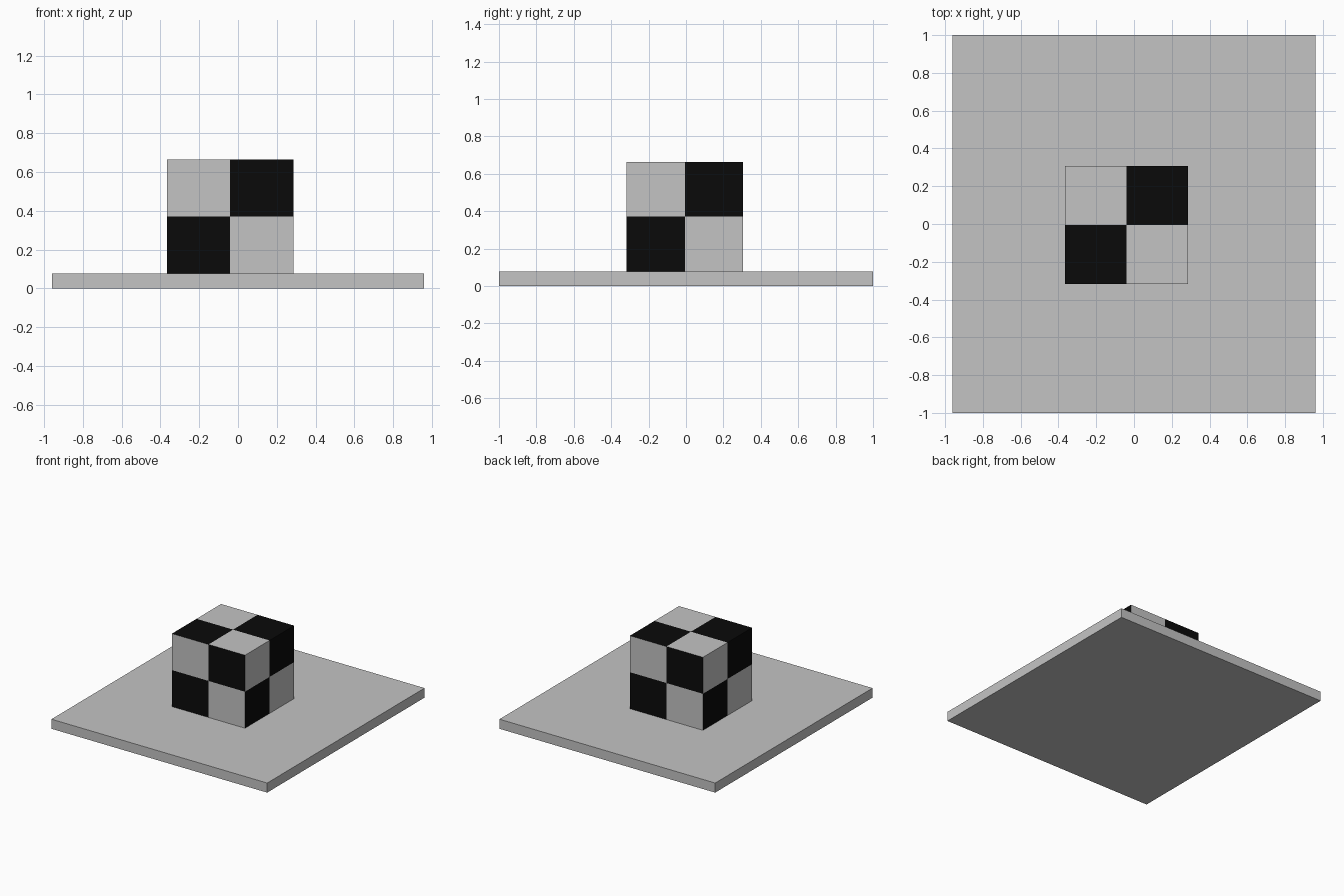
import bpy, bmesh
from mathutils import Vector

if "Cube" in bpy.data.objects:
    bpy.data.objects.remove(bpy.data.objects["Cube"])


def material(name, rgb):
    m = bpy.data.materials.new(name)
    m.diffuse_color = (*rgb, 1)
    m.use_nodes = True
    m.node_tree.nodes["Principled BSDF"].inputs["Base Color"].default_value = m.diffuse_color
    return m


grey = material("light grey", (0.55, 0.55, 0.55))
black = material("black", (0.003, 0.003, 0.003))


def box(name, lo, hi, mats, cuts=0):
    """Axis-aligned box from lo to hi, each side divided by the given cuts."""
    lo, hi = Vector(lo), Vector(hi)
    bm = bmesh.new()
    bmesh.ops.create_cube(bm, size=1)
    if cuts:
        bmesh.ops.subdivide_edges(bm, edges=bm.edges[:], cuts=cuts, use_grid_fill=True)
    # Checker rule: paint a quarter by which side of the face centre it lies on
    if len(mats) > 1:
        bm.normal_update()
        for f in bm.faces:
            c, n = f.calc_center_median(), f.normal
            a = max(range(3), key=lambda i: abs(n[i]))
            u, v = [c[i] for i in range(3) if i != a]
            f.material_index = 1 if u * v > 0 else 0
            # the back and left sides carry the pattern turned round
            if n[a] < -0.5 and a == 0 or n[a] > 0.5 and a == 1:
                f.material_index = 1 if u * v < 0 else 0
            if a == 0 and n[a] < -0.5 or a == 1 and n[a] > 0.5:
                f.material_index = SIDE_RULE(u, v)
    for vert in bm.verts:
        vert.co = Vector(((lo[i] + hi[i]) / 2 + vert.co[i] * (hi[i] - lo[i]) for i in range(3)))
    mesh = bpy.data.meshes.new(name)
    bm.to_mesh(mesh)
    bm.free()
    for m in mats:
        mesh.materials.append(m)
    ob = bpy.data.objects.new(name, mesh)
    bpy.context.collection.objects.link(ob)
    return ob


def SIDE_RULE(u, v):
    # back and left faces: black where the horizontal and vertical signs differ
    return 1 if u * v < 0 else 0


# Flat square base plate
box("base_plate", (-0.96, -1, 0), (0.96, 1, 0.077), [grey])
# Checkered cube, four quarters on each face
box("checkered_cube", (-0.365, -0.318, 0.077), (0.285, 0.306, 0.664), [grey, black], cuts=1)
